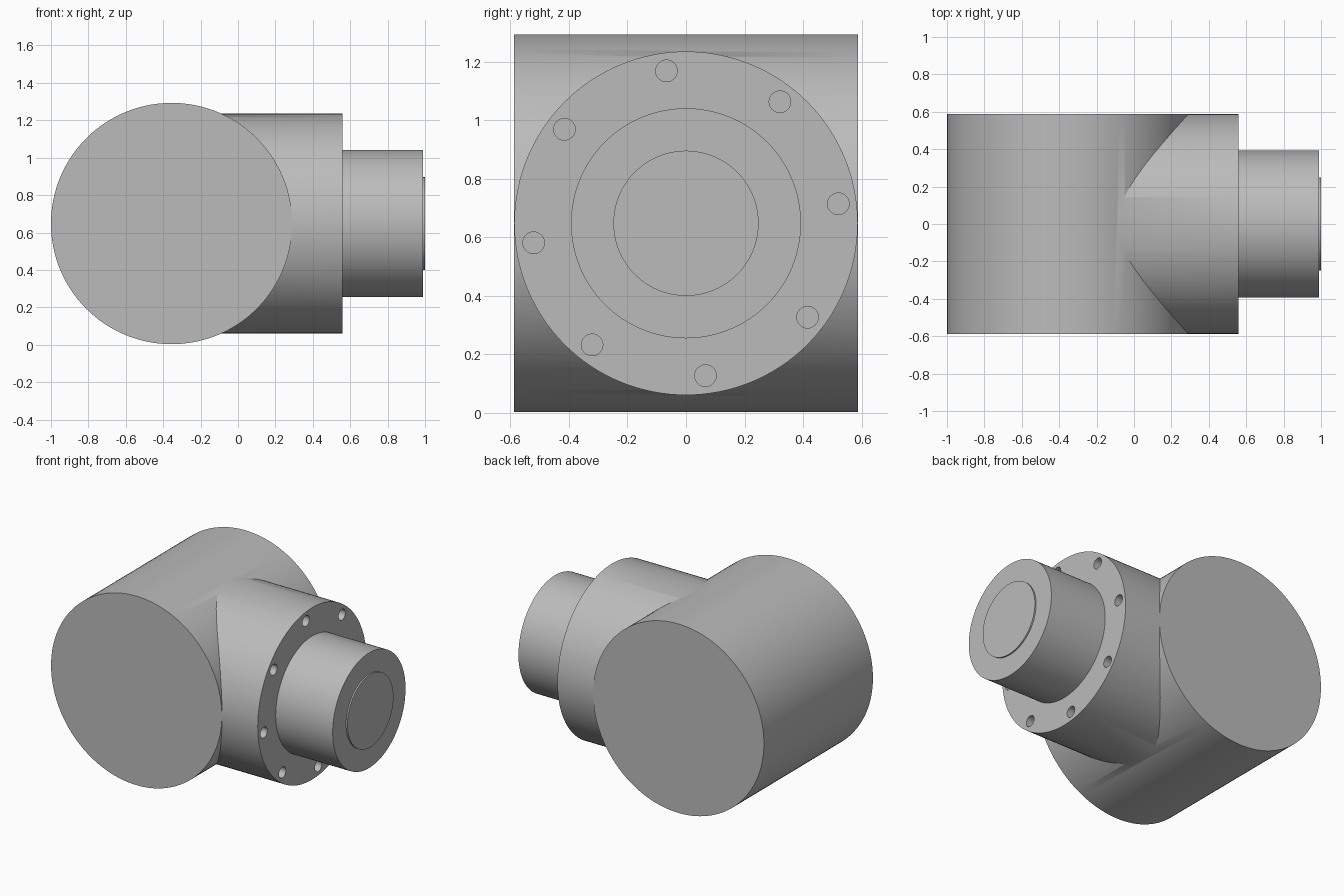
import bpy
import math

AXIS_Z = 0.648        # height of every cylinder axis
FLANGE_R = 0.587
FLANGE_END = 0.56

cube = bpy.data.objects.get("Cube")
if cube:
    bpy.data.objects.remove(cube, do_unlink=True)

grey = bpy.data.materials.new("plain grey")
grey.use_nodes = True
colour = (0.5, 0.5, 0.5, 1)
grey.diffuse_color = colour
grey.node_tree.nodes["Principled BSDF"].inputs["Base Color"].default_value = colour


def activate(obj):
    bpy.ops.object.select_all(action="DESELECT")
    obj.select_set(True)
    bpy.context.view_layer.objects.active = obj


def cylinder(name, radius, start, end, axis="x", y=0, z=AXIS_Z, x=0, sides=128):
    """Cylinder running from start to end along the x or y axis."""
    mid = (start + end) / 2
    if axis == "x":
        place, turn = (mid, y, z), (0, math.pi / 2, 0)
    else:
        place, turn = (x, mid, z), (math.pi / 2, 0, 0)
    bpy.ops.mesh.primitive_cylinder_add(vertices=sides, radius=radius, depth=end - start,
                                        location=place, rotation=turn)
    obj = bpy.context.object
    obj.name = obj.data.name = name
    obj.data.materials.append(grey)
    bpy.ops.object.transform_apply(location=True, rotation=True, scale=True)
    return obj


def boolean(target, other, operation):
    mod = target.modifiers.new(operation.lower(), "BOOLEAN")
    mod.operation, mod.object, mod.solver = operation, other, "EXACT"
    activate(target)
    bpy.ops.object.modifier_apply(modifier=mod.name)
    bpy.data.objects.remove(other, do_unlink=True)


# Housing: a cross drum merged with the round flange
housing = cylinder("housing", 0.645, -0.588, 0.588, axis="y", x=-0.355)
flange = cylinder("flange", FLANGE_R, -0.35, FLANGE_END)
boolean(housing, flange, "UNION")

# Ring of blind bolt holes in the flange face
for i in range(8):
    angle = math.radians(7.3 + 45 * i)
    hole = cylinder("bolt_hole", 0.037, FLANGE_END - 0.15, FLANGE_END + 0.1,
                    y=0.525 * math.cos(angle), z=AXIS_Z + 0.525 * math.sin(angle), sides=32)
    boolean(housing, hole, "DIFFERENCE")

# Stub shaft with a thin raised disc on its end
shaft = cylinder("stub_shaft", 0.393, FLANGE_END - 0.03, 0.99)
disc = cylinder("end_disc", 0.248, 0.98, 1.0)

for obj in (housing, shaft, disc):
    activate(obj)
    bpy.ops.object.shade_smooth_by_angle(angle=math.radians(30))
